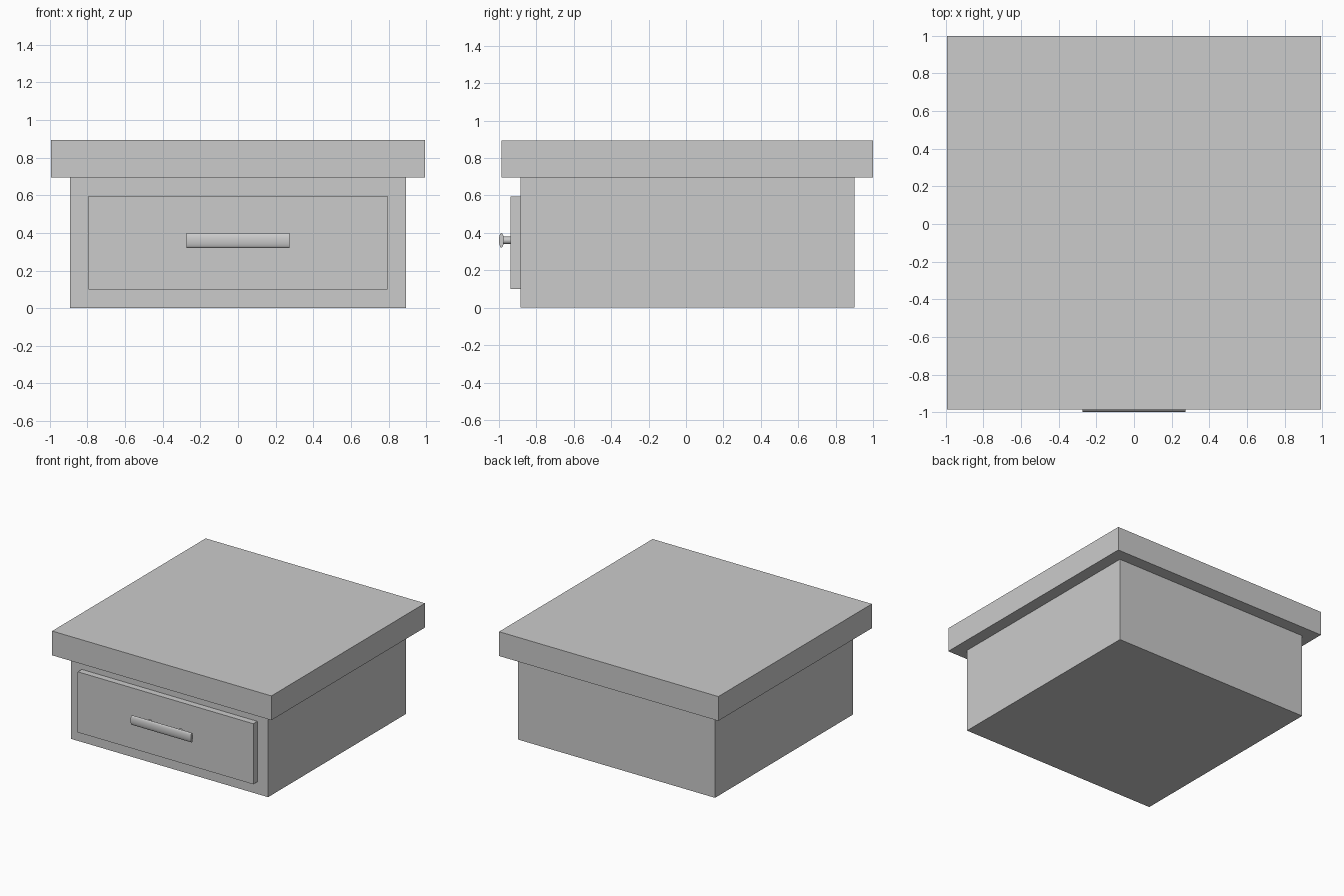
import bpy, math

if "Cube" in bpy.data.objects:
    bpy.data.objects.remove(bpy.data.objects["Cube"])


def box(name, x, y, z):
    """Box from (min, max) ranges on each axis."""
    r = (x, y, z)
    bpy.ops.mesh.primitive_cube_add(size=1, location=[(a + b) / 2 for a, b in r])
    ob = bpy.context.object
    ob.name = name
    ob.scale = [b - a for a, b in r]
    bpy.ops.object.transform_apply(location=False, rotation=False, scale=True)
    return ob


def rod(name, loc, rot, length, rx, ry):
    """Smooth elliptical cylinder."""
    bpy.ops.mesh.primitive_cylinder_add(vertices=32, radius=1, depth=length,
                                        location=loc, rotation=rot)
    ob = bpy.context.object
    ob.name = name
    ob.scale = (rx, ry, 1)
    bpy.ops.object.transform_apply(location=False, rotation=True, scale=True)
    bpy.ops.object.shade_smooth_by_angle(angle=math.radians(30))
    return ob


# Cabinet, top slab and raised drawer front
box("cabinet_body", (-0.893, 0.893), (-0.886, 0.9), (0, 0.695))
box("table_top", (-0.993, 0.993), (-0.986, 1.0), (0.695, 0.894))
box("drawer_front", (-0.795, 0.795), (-0.938, -0.886), (0.099, 0.595))

# Handle bar (flattened oval section) on two short posts
rod("drawer_handle", (0, -0.987, 0.36), (0, math.pi / 2, 0), 0.546, 0.039, 0.013)
for side, x in (("left", -0.14), ("right", 0.14)):
    rod(f"handle_post_{side}", (x, -0.959, 0.36), (math.pi / 2, 0, 0), 0.044, 0.02, 0.02)
